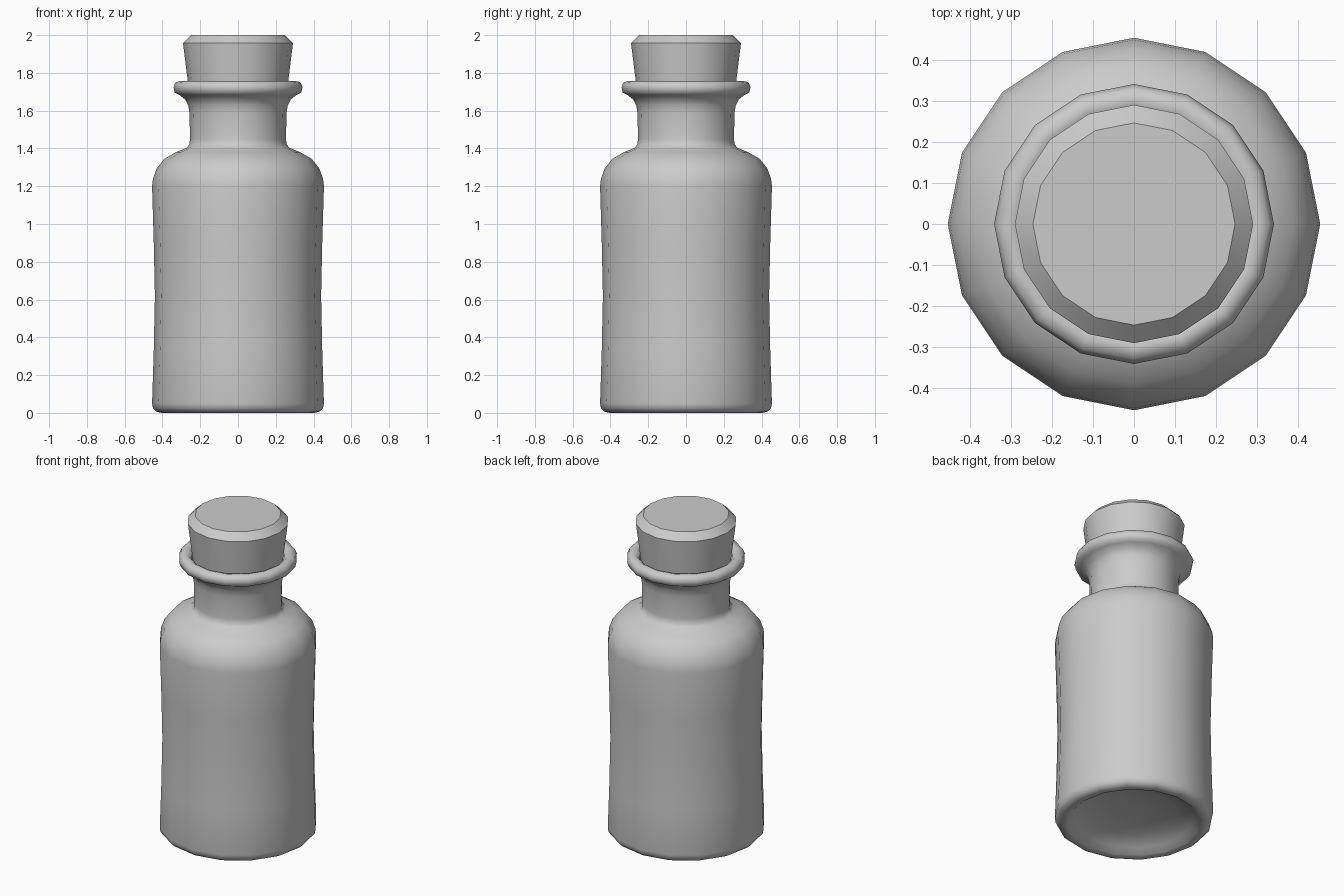
import bpy, bmesh, math

if "Cube" in bpy.data.objects:
    bpy.data.objects.remove(bpy.data.objects["Cube"])

SIDES = 16


def lathe(name, profile, angle):
    """Revolve (radius, height) points around z; radius 0 makes a pole."""
    bm = bmesh.new()
    rings = []
    for r, z in profile:
        if r == 0:
            rings.append([bm.verts.new((0, 0, z))] * SIDES)
        else:
            rings.append([bm.verts.new((r * math.cos(2 * math.pi * i / SIDES),
                                        r * math.sin(2 * math.pi * i / SIDES), z))
                          for i in range(SIDES)])
    for a, b in zip(rings, rings[1:]):
        for i in range(SIDES):
            j = (i + 1) % SIDES
            bm.faces.new(list(dict.fromkeys((a[i], a[j], b[j], b[i]))))
    bmesh.ops.recalc_face_normals(bm, faces=bm.faces)
    mesh = bpy.data.meshes.new(name)
    bm.to_mesh(mesh)
    bm.free()
    obj = bpy.data.objects.new(name, mesh)
    bpy.context.collection.objects.link(obj)
    bpy.ops.object.select_all(action='DESELECT')
    obj.select_set(True)
    bpy.context.view_layer.objects.active = obj
    bpy.ops.object.shade_smooth_by_angle(angle=math.radians(angle))
    return obj


# Bottle: hollowed base, waisted body, round shoulder, neck, rolled lip, inner neck
# (listed from inside the neck round to the base so the wall is one surface)
lathe("bottle", [
    (0.235, 1.50), (0.268, 1.735), (0.285, 1.752), (0.305, 1.757), (0.33, 1.75),
    (0.342, 1.725), (0.335, 1.695), (0.31, 1.683), (0.28, 1.66), (0.264, 1.63),
    (0.257, 1.59), (0.254, 1.45), (0.258, 1.42), (0.275, 1.402), (0.33, 1.38),
    (0.39, 1.345), (0.43, 1.295), (0.45, 1.24), (0.455, 1.20), (0.446, 0.90),
    (0.44, 0.62), (0.446, 0.33), (0.455, 0.05), (0.45, 0.025), (0.432, 0.007),
    (0.405, 0.0), (0.38, 0.005), (0.345, 0.035), (0.25, 0.07), (0.12, 0.085),
    (0, 0.09)], 65)

# Tapered stopper with a chamfered top, seated in the neck
lathe("cork", [(0, 1.50), (0.234, 1.50), (0.291, 1.958), (0.247, 2.0), (0, 2.0)], 30)
